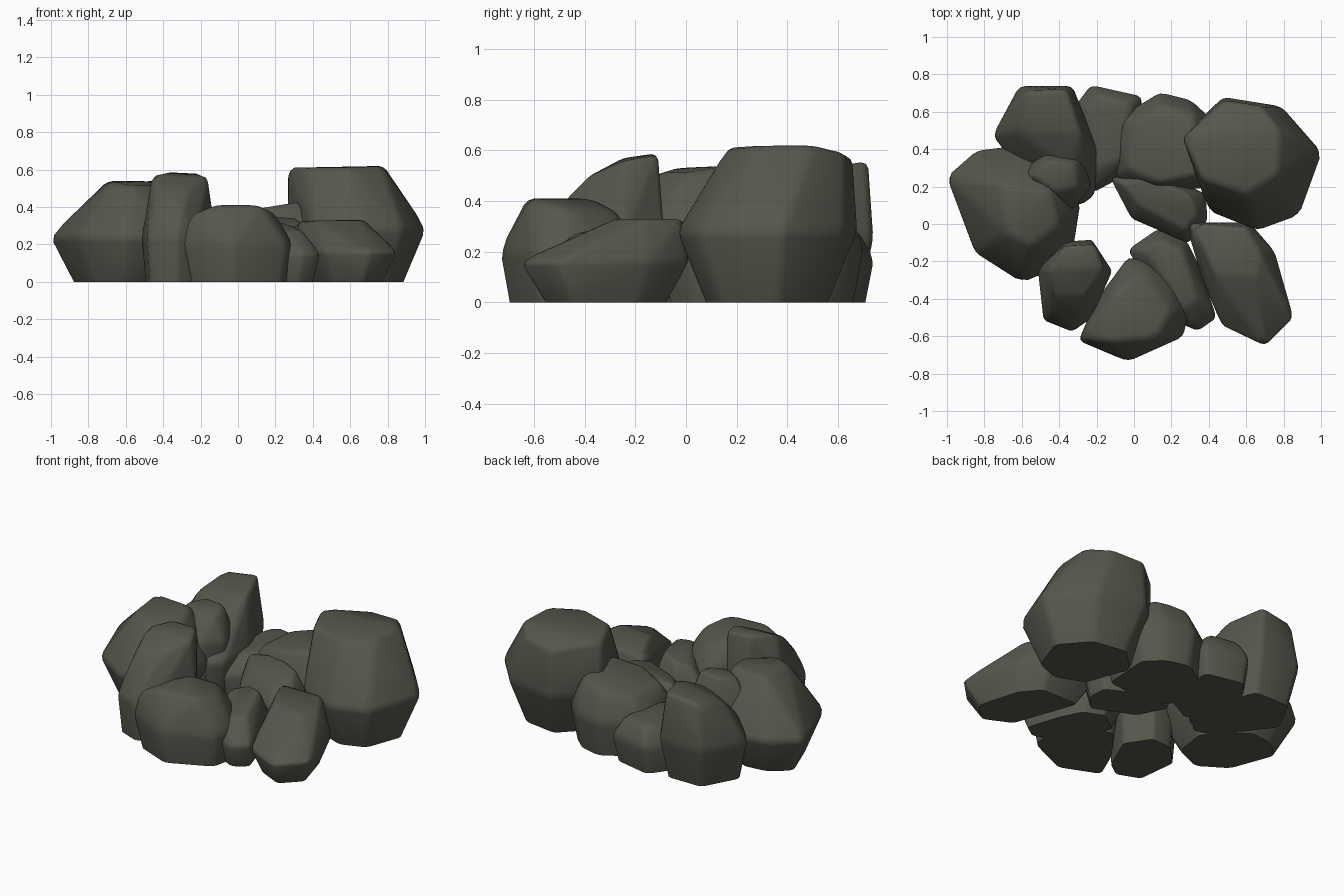
import bpy, bmesh, math

stone = bpy.data.materials.new("dark olive stone")
stone.diffuse_color = (0.095, 0.093, 0.073, 1)


def rock(name, outline, mid_z, top, base=0.84, soft=0.028, grow=1.03):
    """Boulder: hull of a shrunken base, a widest outline and a top facet, cut flat at the ground."""
    cx = sum(p[0] for p in outline) / len(outline)
    cy = sum(p[1] for p in outline) / len(outline)
    bm = bmesh.new()
    low = base - (1 - base) * 0.08 / mid_z
    for x, y in outline:
        dx, dy = (x - cx) * grow, (y - cy) * grow
        bm.verts.new((cx + dx, cy + dy, mid_z))
        bm.verts.new((cx + dx * low, cy + dy * low, -0.08))
    for p in top:
        bm.verts.new(p)
    hull = bmesh.ops.convex_hull(bm, input=bm.verts[:])
    junk = {v for v in hull["geom_interior"] + hull["geom_unused"]
            if isinstance(v, bmesh.types.BMVert) and v.is_valid}
    bmesh.ops.delete(bm, geom=list(junk), context="VERTS")
    bmesh.ops.dissolve_limit(bm, angle_limit=math.radians(7),
                             verts=bm.verts[:], edges=bm.edges[:])
    # worn edges
    bmesh.ops.bevel(bm, geom=bm.edges[:], offset=soft, segments=2, profile=0.5,
                    affect="EDGES", clamp_overlap=True)
    # flat underside at ground level
    cut = bmesh.ops.bisect_plane(bm, geom=bm.verts[:] + bm.edges[:] + bm.faces[:],
                                 plane_co=(0, 0, 0), plane_no=(0, 0, -1), clear_outer=True)
    rim = [e for e in cut["geom_cut"] if isinstance(e, bmesh.types.BMEdge)]
    if rim:
        bmesh.ops.holes_fill(bm, edges=rim, sides=0)
    bmesh.ops.recalc_face_normals(bm, faces=bm.faces[:])
    for f in bm.faces:
        f.smooth = f.normal.z > -0.98
    me = bpy.data.meshes.new(name)
    bm.to_mesh(me)
    bm.free()
    me.materials.append(stone)
    bpy.context.collection.objects.link(bpy.data.objects.new(name, me))


# back row, right to left
rock("large_right_rock",
     [(.27, .46), (.48, .67), (.79, .62), (1.0, .38), (.88, .05), (.66, -.03), (.41, .07)], .28,
     [(.26, .46, .61), (.36, .24, .61), (.6, .16, .61), (.77, .27, .62), (.78, .5, .62),
      (.68, .63, .59), (.48, .66, .57)], .68)
rock("back_middle_rock",
     [(-.09, .24), (-.09, .56), (.14, .70), (.3, .66), (.42, .55), (.4, .2), (.12, .17)], .22,
     [(-.04, .3, .36), (0, .54, .37), (.15, .64, .38), (.32, .58, .42), (.34, .26, .43), (.14, .22, .4)], .85)
rock("back_low_rock",
     [(-.32, .62), (-.23, .74), (.04, .68), (.02, .3), (-.22, .17), (-.32, .3)], .17,
     [(-.25, .6, .28), (-.2, .69, .28), (-.02, .64, .29), (-.05, .35, .28), (-.2, .3, .27)], .88)
rock("back_left_rock",
     [(-.75, .47), (-.61, .73), (-.33, .73), (-.2, .4), (-.21, .16), (-.29, .1), (-.58, .25)], .25,
     [(-.62, .5, .48), (-.58, .71, .53), (-.36, .72, .56), (-.28, .48, .53), (-.34, .28, .42)], .82)
rock("small_perched_rock",
     [(-.61, .26), (-.47, .39), (-.28, .36), (-.23, .2), (-.33, .08), (-.47, .13)], .36,
     [(-.54, .25, .51), (-.46, .34, .53), (-.32, .32, .53), (-.3, .2, .5), (-.42, .17, .51)], .75, .02)

# left side
rock("left_rock",
     [(-1.0, .25), (-.84, .39), (-.6, .42), (-.29, .12), (-.34, -.2), (-.6, -.31), (-.85, -.15)], .24,
     [(-.7, .2, .54), (-.68, -.05, .53), (-.55, -.12, .51), (-.4, 0, .51), (-.45, .18, .54)], .66)

# front row, left to right
rock("front_left_rock",
     [(-.51, -.24), (-.37, -.1), (-.22, -.09), (-.12, -.25), (-.23, -.5), (-.33, -.57), (-.48, -.51)], .24,
     [(-.46, -.25, .57), (-.37, -.12, .59), (-.21, -.11, .58), (-.16, -.24, .56),
      (-.26, -.38, .5), (-.42, -.38, .5), (-.29, -.48, .4), (-.44, -.46, .4)], .9)
rock("front_middle_rock",
     [(-.29, -.62), (-.03, -.73), (.26, -.6), (.29, -.46), (.22, -.3), (.1, -.21), (-.03, -.18), (-.2, -.41)], .2,
     [(-.27, -.61, .35), (-.12, -.63, .41), (.12, -.61, .41), (.2, -.46, .37),
      (.06, -.27, .36), (-.1, -.36, .41)], .88)
rock("front_gap_rock",
     [(-.03, -.14), (.13, -.03), (.28, -.09), (.36, -.25), (.44, -.5), (.34, -.57), (.18, -.5)], .15,
     [(.06, -.15, .28), (.14, -.09, .3), (.26, -.15, .32), (.34, -.4, .28), (.26, -.45, .27)], .8, .02)
rock("front_right_rock",
     [(.28, .0), (.62, 0), (.75, -.15), (.85, -.5), (.7, -.65), (.47, -.54), (.37, -.3)], .16,
     [(.3, 0, .32), (.6, -.02, .33), (.68, -.16, .33), (.65, -.28, .33), (.43, -.26, .33)], .72, .02)

# low stone inside the ring
rock("inner_rock",
     [(-.12, .24), (-.01, .03), (.29, -.1), (.39, .02), (.38, .16), (.1, .3)], .2,
     [(-.07, .22, .33), (.03, .1, .32), (.27, -.03, .3), (.34, .05, .32), (.3, .15, .35), (.1, .25, .35)], .82, .02)
